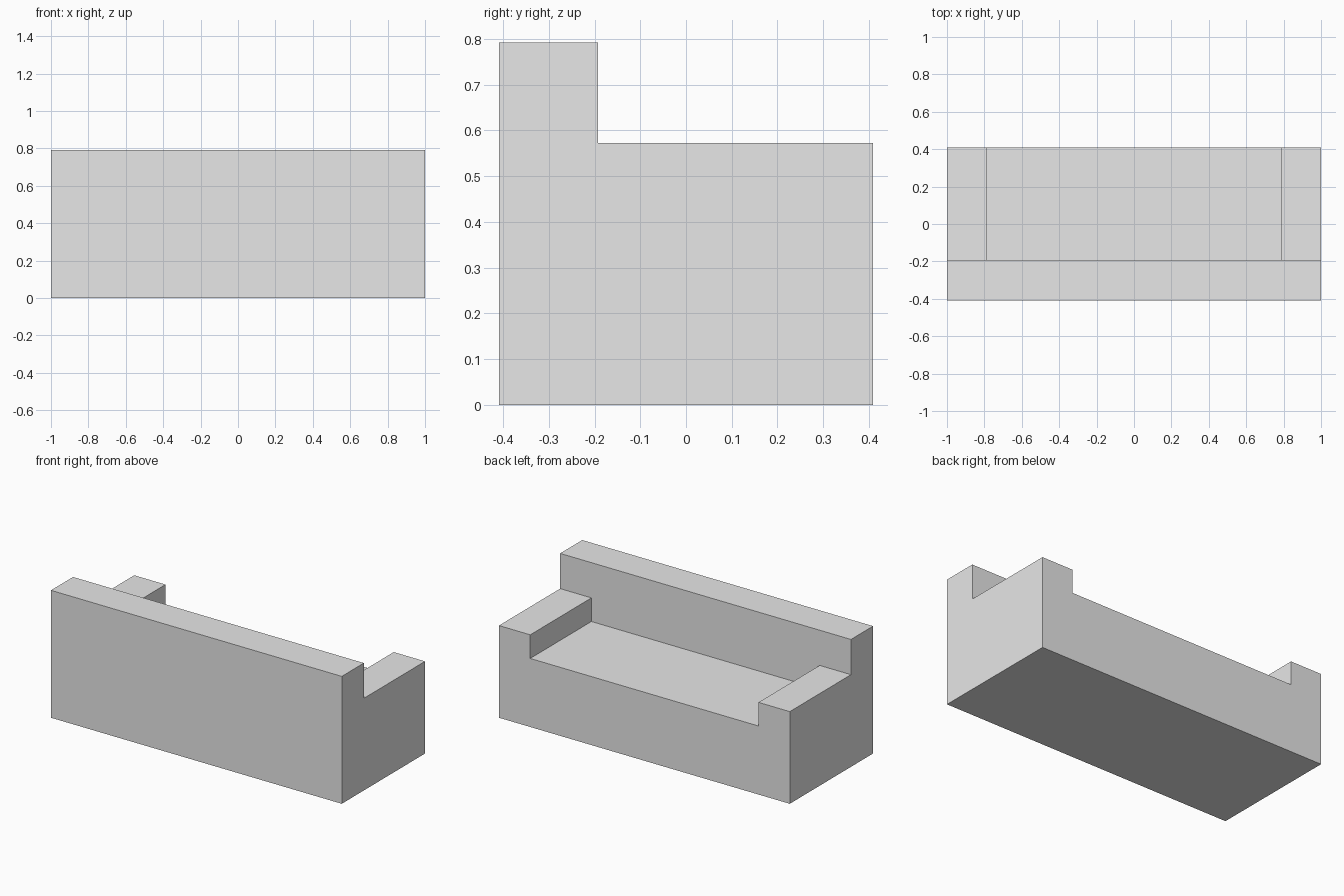
import bpy
import bmesh
from mathutils import Matrix, Vector

old = bpy.data.objects.get("Cube")
if old:
    bpy.data.objects.remove(old, do_unlink=True)

# Overall sizes
HALF_W, HALF_D = 1.0, 0.409
BACK_Y, BACK_Z = -0.192, 0.792
ARM_X, ARM_Z = 0.785, 0.573
SEAT_Z = 0.426

grey = bpy.data.materials.new("light_grey")
grey.use_nodes = True
grey.diffuse_color = (0.8, 0.8, 0.8, 1)
grey.node_tree.nodes["Principled BSDF"].inputs["Base Color"].default_value = grey.diffuse_color


def add_object(name, bm):
    bmesh.ops.recalc_face_normals(bm, faces=bm.faces)
    mesh = bpy.data.meshes.new(name)
    bm.to_mesh(mesh)
    bm.free()
    mesh.materials.append(grey)
    obj = bpy.data.objects.new(name, mesh)
    bpy.context.collection.objects.link(obj)
    return obj


# Sofa body: the stepped side profile of arms and backrest, extruded across
profile = [(-HALF_D, 0), (HALF_D, 0), (HALF_D, ARM_Z),
           (BACK_Y, ARM_Z), (BACK_Y, BACK_Z), (-HALF_D, BACK_Z)]
bm = bmesh.new()
side = bm.faces.new([bm.verts.new((-HALF_W, y, z)) for y, z in profile])
ext = bmesh.ops.extrude_face_region(bm, geom=[side], use_keep_orig=True)
moved = [v for v in ext["geom"] if isinstance(v, bmesh.types.BMVert)]
bmesh.ops.translate(bm, verts=moved, vec=(2 * HALF_W, 0, 0))
sofa = add_object("sofa_body", bm)

# Seat recess between the arms, running out through the open side
low = Vector((-ARM_X, BACK_Y, SEAT_Z))
high = Vector((ARM_X, HALF_D + 0.1, BACK_Z + 0.1))
bm = bmesh.new()
bmesh.ops.create_cube(bm, size=1, matrix=Matrix.Translation((low + high) / 2)
                      @ Matrix.Diagonal((*(high - low), 1)))
cutter = add_object("seat_recess_cutter", bm)
cutter.hide_render = True

cut = sofa.modifiers.new("seat_recess", "BOOLEAN")
cut.operation = "DIFFERENCE"
cut.solver = "EXACT"
cut.object = cutter
bpy.context.view_layer.objects.active = sofa
bpy.ops.object.modifier_apply(modifier=cut.name)
bpy.data.objects.remove(cutter, do_unlink=True)
